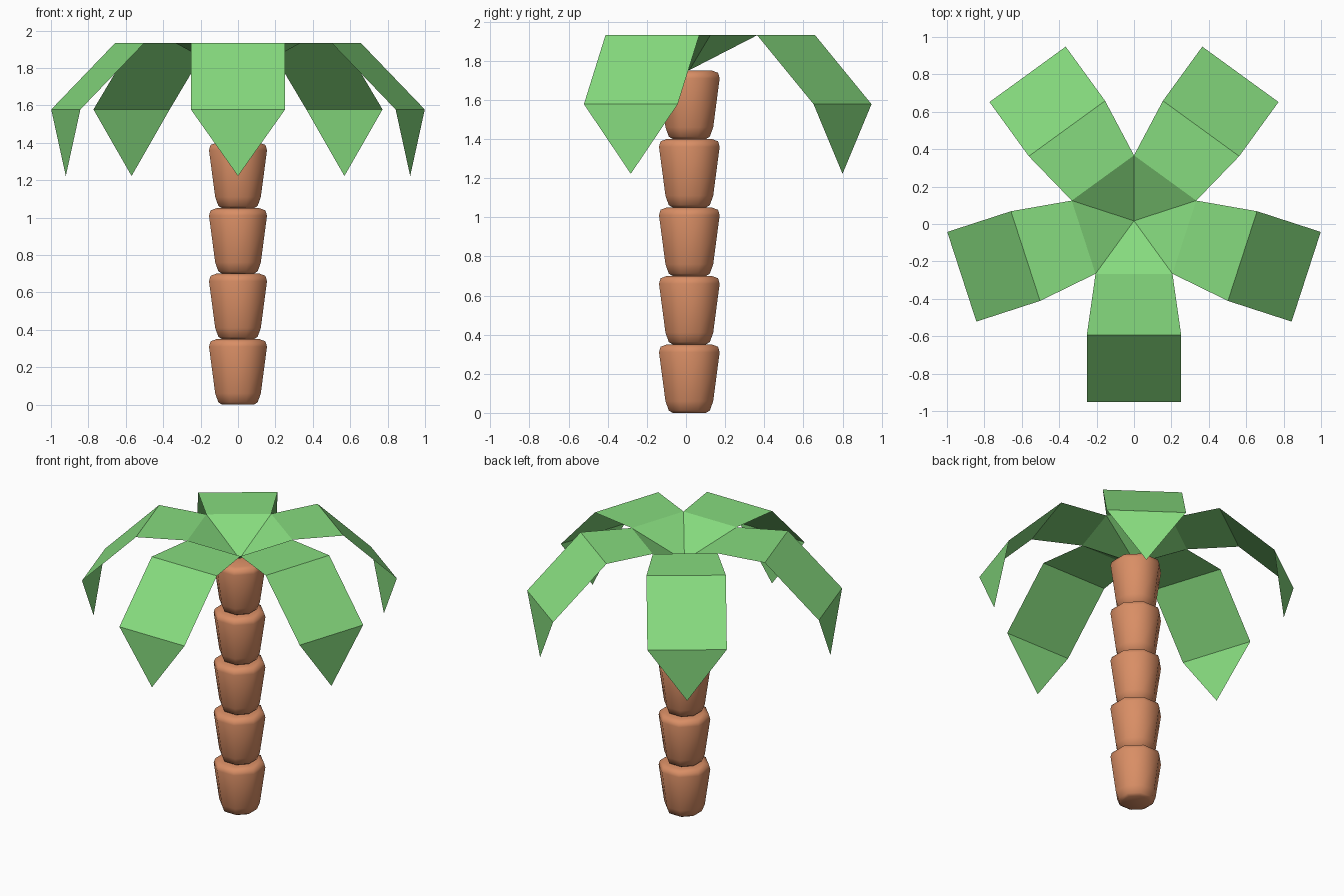
import bpy, bmesh
from math import cos, sin, pi, radians
from mathutils import Vector, Matrix

if "Cube" in bpy.data.objects:
    bpy.data.objects.remove(bpy.data.objects["Cube"])

CY = 0.017  # tree axis sits slightly behind y = 0


def material(name, rgb):
    m = bpy.data.materials.new(name)
    m.diffuse_color = (*rgb, 1)
    m.use_nodes = True
    m.node_tree.nodes["Principled BSDF"].inputs["Base Color"].default_value = m.diffuse_color
    return m


def make_object(name, bm, mat):
    me = bpy.data.meshes.new(name)
    bm.to_mesh(me)
    bm.free()
    me.materials.append(mat)
    ob = bpy.data.objects.new(name, me)
    bpy.context.collection.objects.link(ob)
    return ob


bark = material("bark", (0.69, 0.27, 0.13))
green = material("leaf_green", (0.24, 0.71, 0.21))

# Trunk: five stacked octagonal cups, (half width, height) profile
SIDES, PITCH = 8, 0.35
profile = [(0.085, 0.0), (0.105, 0.012), (0.122, 0.06),
           (0.155, 0.31), (0.147, 0.338), (0.115, 0.35)]
for i in range(5):
    bm = bmesh.new()
    rings = []
    for r, z in profile:
        R = r / cos(pi / SIDES)
        rings.append([bm.verts.new((R * cos(a), R * sin(a) + CY, z + i * PITCH))
                      for a in ((k + 0.5) * 2 * pi / SIDES for k in range(SIDES))])
    for lo, hi in zip(rings, rings[1:]):
        for k in range(SIDES):
            n = (k + 1) % SIDES
            bm.faces.new((lo[k], lo[n], hi[n], hi[k]))
    bm.faces.new(rings[0][::-1])
    bm.faces.new(rings[-1])
    seg = make_object(f"trunk_segment_{i + 1}", bm, bark)
    bpy.ops.object.select_all(action='DESELECT')
    seg.select_set(True)
    bpy.context.view_layer.objects.active = seg
    bpy.ops.object.shade_smooth_by_angle(angle=radians(60))

# Crown: five folded fronds rising from the trunk top, (reach, half width, height)
R_IN = 0.35
rows = [(R_IN * cos(pi / 5), R_IN * sin(pi / 5), 1.932),
        (0.61, 0.252, 1.932),
        (0.968, 0.252, 1.578)]
for i in range(5):
    bm = bmesh.new()
    spin = Matrix.Translation((0, CY, 0)) @ Matrix.Rotation(-pi / 2 + i * 2 * pi / 5, 4, 'Z')
    vert = lambda x, y, z: bm.verts.new(spin @ Vector((x, y, z)))
    root = vert(0, 0, 1.752)
    pairs = [(vert(r, -w, z), vert(r, w, z)) for r, w, z in rows]
    tip = vert(rows[-1][0], 0, 1.222)
    bm.faces.new((root, *pairs[0]))
    for a, b in zip(pairs, pairs[1:]):
        bm.faces.new((a[0], b[0], b[1], a[1]))
    bm.faces.new((pairs[-1][0], tip, pairs[-1][1]))
    make_object(f"frond_{i + 1}", bm, green)
